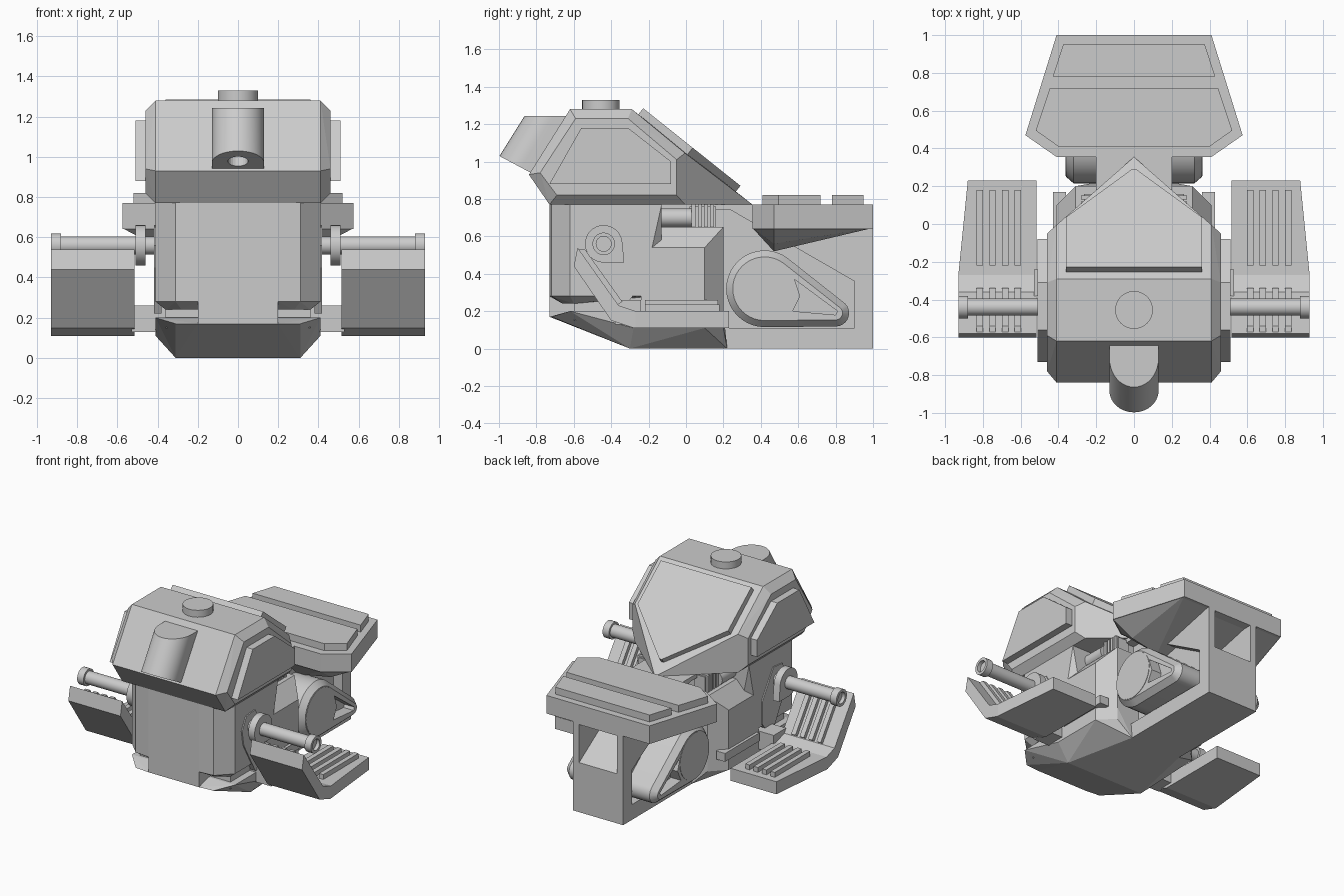
import bpy, bmesh
from math import sin, cos, pi
from mathutils import Vector, Matrix

cube = bpy.data.objects.get("Cube")
if cube:
    bpy.data.objects.remove(cube, do_unlink=True)

GREY = (0.6, 0.6, 0.6, 1)
mat = bpy.data.materials.new("plain_grey")
mat.use_nodes = True
mat.diffuse_color = GREY
mat.node_tree.nodes["Principled BSDF"].inputs["Base Color"].default_value = GREY


def finish(name, bm, smooth=False):
    bmesh.ops.recalc_face_normals(bm, faces=bm.faces)
    me = bpy.data.meshes.new(name)
    bm.to_mesh(me)
    bm.free()
    ob = bpy.data.objects.new(name, me)
    bpy.context.collection.objects.link(ob)
    me.materials.append(mat)
    if smooth:
        bpy.ops.object.select_all(action='DESELECT')
        ob.select_set(True)
        bpy.context.view_layer.objects.active = ob
        bpy.ops.object.shade_smooth_by_angle(angle=0.6)
    return ob


def hull(name, pts, both=False, smooth=False):
    """Convex solid; 'both' adds the mirrored points."""
    bm = bmesh.new()
    pts = list(pts) + ([(-x, y, z) for x, y, z in pts] if both else [])
    for p in pts:
        bm.verts.new(p)
    res = bmesh.ops.convex_hull(bm, input=bm.verts)
    loose = [v for v in res["geom_interior"] if isinstance(v, bmesh.types.BMVert)]
    bmesh.ops.delete(bm, geom=loose, context='VERTS')
    bmesh.ops.dissolve_limit(bm, angle_limit=0.02, verts=bm.verts, edges=bm.edges)
    return finish(name, bm, smooth)


def prism(name, poly, place, a, b, smooth=False):
    """Extrude a 2D outline between a and b; place maps (u, v, t) to xyz."""
    bm = bmesh.new()
    lo, hi = ([bm.verts.new(place(u, v, t)) for u, v in poly] for t in (a, b))
    bm.faces.new(lo)
    bm.faces.new(hi)
    for i in range(len(poly)):
        j = (i + 1) % len(poly)
        bm.faces.new((lo[i], lo[j], hi[j], hi[i]))
    return finish(name, bm, smooth)


def side(y, z, x):
    return (x, y, z)


def plan(x, y, z):
    return (x, y, z)


def front(x, z, y):
    return (x, y, z)


def mirror_poly(half):
    return half + [(-x, y) for x, y in reversed(half)]


def box(name, x0, x1, y0, y1, z0, z1):
    return hull(name, [(x, y, z) for x in (x0, x1) for y in (y0, y1) for z in (z0, z1)])


def circle(u, v, r, n=32):
    return [(u + r * cos(2 * pi * i / n), v + r * sin(2 * pi * i / n)) for i in range(n)]


def cut(ob, cutter):
    m = ob.modifiers.new("cut", 'BOOLEAN')
    m.object = cutter
    m.solver = 'EXACT'
    cutter.hide_render = True
    cutter.hide_set(True)


# Rear spine: frame with a pocket on each side and an opening at the back
spine = prism("spine", [(-.3, 0), (1, 0), (1, .68), (.36, .77), (-.2, .77)], side, -.2, .2)
for s in (1, -1):
    pocket = [(.15, .11), (.9, .11), (.9, .36), (.24, .74), (.15, .74)]
    cut(spine, prism("pocket_cutter", pocket, side, s * .13, s * .3))
cut(spine, hull("opening_cutter", [(.15, 1.01, .35), (.15, 1.01, .63), (.15, .58, .63)], True))

# Lower hull and body
hull("foot", [(.2, -.73, .17), (.31, -.72, .17), (.41, -.62, .2), (.31, -.3, 0), (.41, -.28, .11),
              (.2, .22, 0), (.41, .1, .11), (.41, .1, .2), (.31, .2, .2), (.31, .2, .11)], True)
box("waist", -.36, .36, -.6, .15, .15, .3)
hull("front_body", [(x, y, z) for z in (.28, .77) for x, y in ((.2, -.73), (.31, -.72), (.41, -.62))]
     + [(.41, -.24, .28), (.41, -.24, .64), (.41, -.13, .77), (.31, -.13, .64), (.31, -.13, .28),
        (.28, -.66, .24), (.36, -.6, .24)], True)
box("front_panel", -.2, .2, -.73, -.5, .17, .77)
hull("rear_body", [(.41, -.24, .18), (.41, .1, .18), (.31, .2, .18), (.41, -.24, .54),
                   (.41, .1, .54), (.31, .2, .65), (.31, -.13, .65), (.31, .2, .54)], True)

# Head: faceted shell with a pointed sloping back
hull("head", [(.41, -.73, .77), (.41, -.84, .93), (.41, -.62, 1.28), (.41, -.29, 1.28),
              (.46, -.69, .82), (.46, -.78, .94), (.46, -.59, 1.23), (.46, -.31, 1.23),
              (.46, -.05, 1.01), (.46, -.05, .82), (.41, -.005, .77), (.41, -.005, 1.045),
              (0, .355, .77)], True)
n = Vector((0, .62, .78))


def on_slope(x, y, t):
    return Vector((x, y, 1.28 - .797 * (y + .29))) + n * t


prism("head_back_plate", mirror_poly([(.36, -.255), (.36, .01), (0.01, .265)]), on_slope, -.02, .042)
for s in (1, -1):
    panel = [(-.73, .88), (-.56, 1.18), (-.31, 1.18), (-.08, 1.0), (-.08, .88)]
    prism("head_side_panel", panel, side, s * .44, s * .51)
prism("top_hatch", circle(0, -.455, .1), plan, 1.26, 1.33, True)

# Barrel lying on the front of the head, its top cut level
bm = bmesh.new()
section = [(.13, 0)] + [(.13 * cos(pi * i / 20), .06 + .13 * sin(pi * i / 20)) for i in range(21)] + [(-.13, 0)]
axis, out = Vector((0, .53, .848)), Vector((0, -.88, .47))
low, top = [], []
for x, v in section:
    p = Vector((x, -.83, .94)) + out * v
    low.append(bm.verts.new(p))
    top.append(bm.verts.new(p + axis * ((1.243 - p.z) / axis.z)))
bm.faces.new(low)
bm.faces.new(top)
for i in range(len(low)):
    j = (i + 1) % len(low)
    bm.faces.new((low[i], low[j], top[j], top[i]))
barrel = finish("barrel", bm, True)
bm = bmesh.new()
rot = axis.to_track_quat('Z', 'Y').to_matrix().to_4x4()
bmesh.ops.create_cone(bm, cap_ends=True, segments=24, radius1=.05, radius2=.05, depth=.24,
                      matrix=Matrix.Translation(Vector((0, -.83, .94)) + out * .08) @ rot)
cut(barrel, finish("bore_cutter", bm))

# Rear deck with wedge underside and two raised plates
deck = [(.41, .355), (.575, .47), (.41, 1)]
prism("rear_deck", mirror_poly(deck), plan, .64, .77)
hull("deck_underside", [(x, y, .645) for x, y in deck] + [(.41, .47, .56), (.2, .47, .52)], True)
prism("deck_plate_large", mirror_poly([(.4, .41), (.52, .495), (.445, .72)]), plan, .76, .82)
prism("deck_plate_small", mirror_poly([(.43, .78), (.375, .95)]), plan, .76, .82)

for s in (1, -1):
    # Teardrop housing in each spine pocket
    def teardrop(inset, x):
        return [(s * x, y, z) for y, z in circle(.42, .32, .205 - inset, 40) + circle(.8, .19, .072 - inset, 24)]

    drop = hull("teardrop_housing", teardrop(0, .12) + teardrop(0, .32) + teardrop(.035, .36), smooth=True)
    cut(drop, prism("slot_cutter", [(.58, .37), (.81, .2), (.8, .18), (.57, .2), (.61, .28)], side, s * .28, s * .4))
    prism("teardrop_disc", circle(.42, .32, .165), side, s * .3, s * .363, True)

    # Side mount: body panel, hub on a spindle, and bar with end collar
    panel = [(-.55, .56), (-.5, .65), (-.4, .66), (-.27, .46), (-.27, .3), (-.33, .22), (-.4, .22), (-.53, .45)]
    prism("mount_panel", panel, side, s * .38, s * .418)
    hull("hub", [(s * x, y, z) for x in (.46, .51) for y, z in circle(-.44, .56, .1) + [(-.33, .46)]], smooth=True)
    prism("side_bar", circle(-.44, .56, .045), side, s * .4, s * .9, True)
    collar = prism("bar_collar", circle(-.44, .56, .06), side, s * .88, s * .93, True)
    cut(collar, prism("collar_cutter", circle(-.44, .56, .04), side, s * .905, s * .95))

    # Bent side pad, narrowing to the back, with ribs
    lower = [(-.27, .2), (-.36, .23), (-.58, .54), (-.6, .44), (-.4, .15), (-.28, .11), (-.27, .11)]
    prism("pad_front", lower, side, s * .515, s * .93)
    hull("pad_floor", [(s * x, y, z) for z in (.11, .2) for x, y in
                       ((.515, -.27), (.93, -.27), (.88, .23), (.515, .23))])
    box("pad_arm", s * .36, s * .53, -.38, -.24, .13, .26)
    box("body_lip", s * .36, s * .43, -.22, .17, .2, .26)
    for i in range(4):
        x = .615 + .067 * i
        box("floor_rib", s * (x - .017), s * (x + .017), -.22, .18, .19, .235)
        prism("front_rib", [(-.37, .23), (-.34, .25), (-.54, .53), (-.575, .53)], side,
              s * (x - .017), s * (x + .017))

    # Pipe and finned coupling beside the neck
    prism("neck_pipe", circle(s * .26, .7, .05, 24), front, -.16, .03, True)
    for i in range(4):
        y = .03 + .033 * i
        box("neck_fin", s * .18, s * .28, y, y + .022, .64, .77)
    box("neck_block", s * .18, s * .265, .02, .16, .64, .76)
